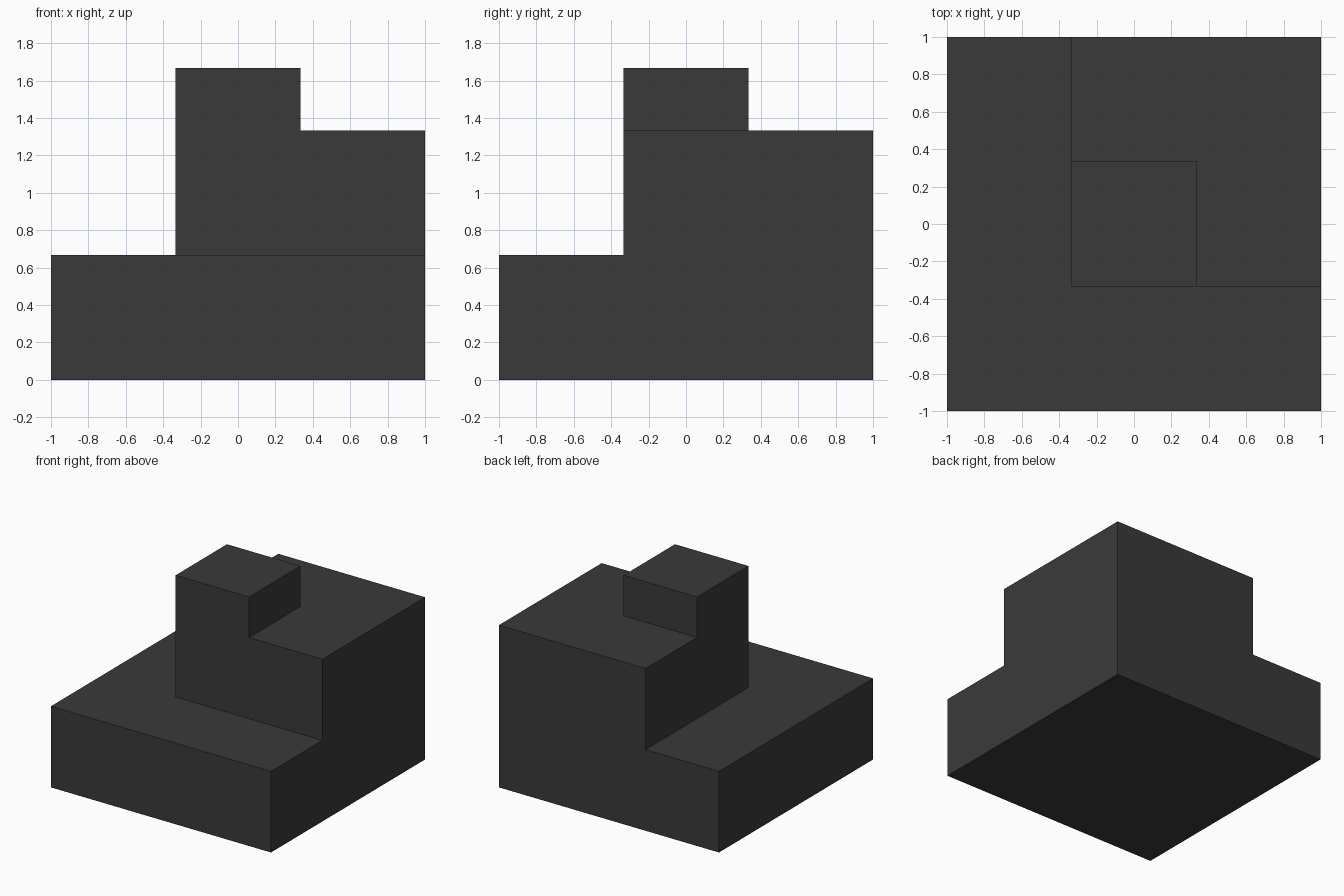
import bpy, bmesh
from mathutils import Matrix, Vector

if "Cube" in bpy.data.objects:
    bpy.data.objects.remove(bpy.data.objects["Cube"])

T = 1 / 3  # plan grid: the block is divided into thirds

bm = bmesh.new()

# Base slab
bmesh.ops.create_cube(bm, size=1, matrix=Matrix.Translation((0, 0, T)) @ Matrix.Diagonal((2, 2, 2 * T, 1)))

# Score the slab along the step lines
for axis in ((1, 0, 0), (0, 1, 0)):
    for pos in (-T, T):
        bmesh.ops.bisect_plane(bm, geom=bm.verts[:] + bm.edges[:] + bm.faces[:],
                               plane_co=Vector(axis) * pos, plane_no=axis)


def raise_step(z, hi, height):
    """Extrude the upward faces at level z whose centre lies between -T and hi in x and y."""
    bm.normal_update()
    faces = []
    for f in bm.faces:
        c = f.calc_center_median()
        if f.normal.z > 0.9 and abs(c.z - z) < 0.01 and -T < c.x < hi and -T < c.y < hi:
            faces.append(f)
    new = bmesh.ops.extrude_face_region(bm, geom=faces)["geom"]
    verts = [v for v in new if isinstance(v, bmesh.types.BMVert)]
    bmesh.ops.translate(bm, verts=verts, vec=(0, 0, height))


raise_step(2 * T, 1, 2 * T)   # middle step, back right corner
raise_step(4 * T, T, T)       # small top block

# Clean flat faces
bmesh.ops.dissolve_limit(bm, angle_limit=0.01, verts=bm.verts[:], edges=bm.edges[:])
bmesh.ops.recalc_face_normals(bm, faces=bm.faces[:])

mesh = bpy.data.meshes.new("stepped_block")
bm.to_mesh(mesh)
bm.free()

mat = bpy.data.materials.new("dark grey")
mat.diffuse_color = (0.042, 0.042, 0.042, 1)
mat.use_nodes = True
mat.node_tree.nodes["Principled BSDF"].inputs["Base Color"].default_value = mat.diffuse_color
mesh.materials.append(mat)
bpy.context.collection.objects.link(bpy.data.objects.new("stepped_block", mesh))
